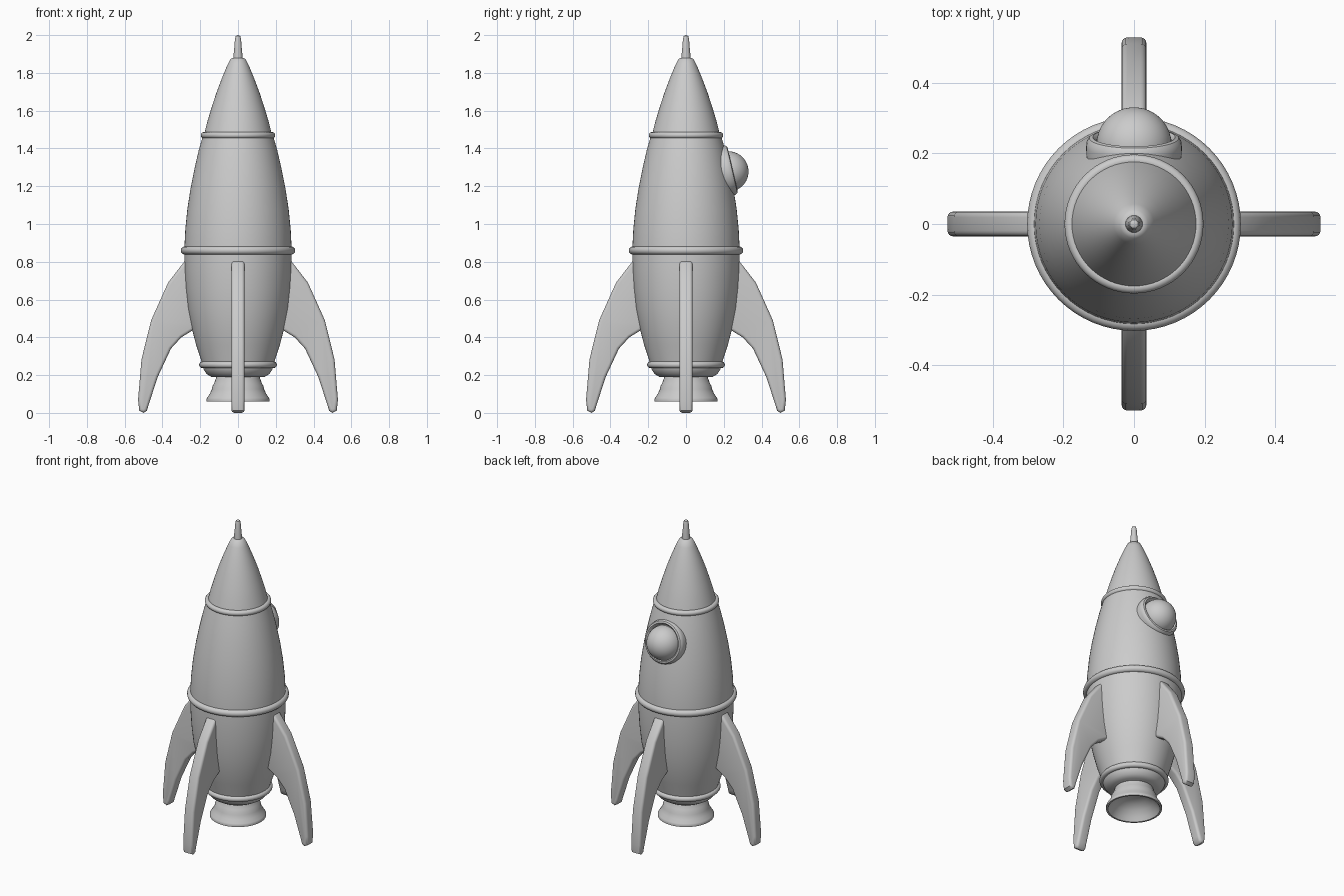
import bpy, bmesh
from math import radians, pi, cos, sin
from mathutils import Matrix

if "Cube" in bpy.data.objects:
    bpy.data.objects.remove(bpy.data.objects["Cube"])


def finish(ob, angle=35):
    bpy.ops.object.select_all(action='DESELECT')
    ob.select_set(True)
    bpy.context.view_layer.objects.active = ob
    bpy.ops.object.shade_smooth_by_angle(angle=radians(angle))
    return ob


def from_bmesh(name, bm):
    bmesh.ops.recalc_face_normals(bm, faces=bm.faces)
    me = bpy.data.meshes.new(name)
    bm.to_mesh(me)
    bm.free()
    ob = bpy.data.objects.new(name, me)
    bpy.context.collection.objects.link(ob)
    return ob


def lathe(name, profile, steps=64, matrix=Matrix()):
    """Spin an (r, z) profile about z."""
    bm = bmesh.new()
    vs = [bm.verts.new((r, 0, z)) for r, z in profile]
    es = [bm.edges.new(p) for p in zip(vs, vs[1:])]
    bmesh.ops.spin(bm, geom=vs + es, cent=(0, 0, 0), axis=(0, 0, 1),
                   angle=2 * pi, steps=steps, use_merge=True)
    bmesh.ops.remove_doubles(bm, verts=bm.verts, dist=1e-5)
    bm.transform(matrix)
    return finish(from_bmesh(name, bm))


def ring(name, z, major, minor):
    bpy.ops.mesh.primitive_torus_add(location=(0, 0, z), major_radius=major,
                                     minor_radius=minor, major_segments=64, minor_segments=14)
    bpy.context.object.name = name
    finish(bpy.context.object, 60)


# Hull
lathe("hull", [(0, .19), (.14, .19), (.165, .205), (.182, .23), (.192, .27), (.222, .36),
               (.245, .45), (.265, .55), (.277, .66), (.283, .76), (.284, .87), (.279, .97),
               (.268, 1.08), (.251, 1.19), (.231, 1.29), (.208, 1.39), (.185, 1.47), (0, 1.47)])

# Nose cone and antenna
lathe("nose_cone", [(0, 1.46), (.18, 1.47), (.163, 1.54), (.142, 1.61), (.116, 1.69),
                    (.086, 1.77), (.057, 1.84), (.04, 1.873), (.028, 1.88), (0, 1.88)])
lathe("antenna", [(0, 1.86), (.025, 1.86), (.024, 1.89), (.02, 1.93), (.016, 1.98),
                  (.012, 1.994), (0, 2.0)], 24)

# Trim rings
ring("nose_ring", 1.47, .18, .017)
ring("waist_ring", .86, .281, .022)
ring("base_ring", .255, .188, .018)

# Engine nozzle with hollow bell
lathe("nozzle", [(0, .2), (.112, .2), (.118, .18), (.127, .155), (.135, .142), (.138, .125),
                 (.15, .1), (.163, .08), (.167, .072), (.166, .06), (.155, .06),
                 (.14, .085), (.115, .115), (.08, .14), (.04, .15), (0, .153)])

# Porthole: flange and glass dome, leaning with the hull
port = Matrix.Translation((0, .228, 1.285)) @ Matrix.Rotation(radians(-90 + 13), 4, 'X')
lathe("porthole_flange", [(.09, -.05), (.134, -.05), (.136, -.01), (.134, .006), (.127, .016),
                          (.117, .019), (.109, .012), (.105, 0), (.09, -.05)], 48, port)
dome = [(.107 * cos(radians(a)), .107 * sin(radians(a))) for a in range(-20, 90, 10)]
lathe("porthole_glass", dome + [(0, .107)], 48,
      Matrix.Translation((0, .224, 1.278)) @ Matrix.Rotation(radians(-77), 4, 'X'))

# Fins: one swept outline, thickened and bevelled, repeated four times
outline = [(.22, .85), (.285, .80), (.37, .69), (.46, .49), (.511, .283), (.529, .07),
           (.523, .012), (.50, 0), (.482, .012), (.474, .04), (.425, .19),
           (.355, .34), (.30, .40), (.243, .435), (.20, .46)]
for i in range(4):
    bm = bmesh.new()
    face = bm.faces.new([bm.verts.new((x, -.035, z)) for x, z in outline])
    ext = bmesh.ops.extrude_face_region(bm, geom=[face])
    bmesh.ops.translate(bm, vec=(0, .07, 0),
                        verts=[v for v in ext['geom'] if isinstance(v, bmesh.types.BMVert)])
    bmesh.ops.recalc_face_normals(bm, faces=bm.faces)
    rim = [e for e in bm.edges if abs(e.verts[0].co.y - e.verts[1].co.y) < .01]
    bmesh.ops.bevel(bm, geom=rim, offset=.016, segments=4, profile=.5, affect='EDGES')
    bm.transform(Matrix.Rotation(i * pi / 2, 4, 'Z'))
    finish(from_bmesh(f"fin_{i + 1}", bm), 40)
